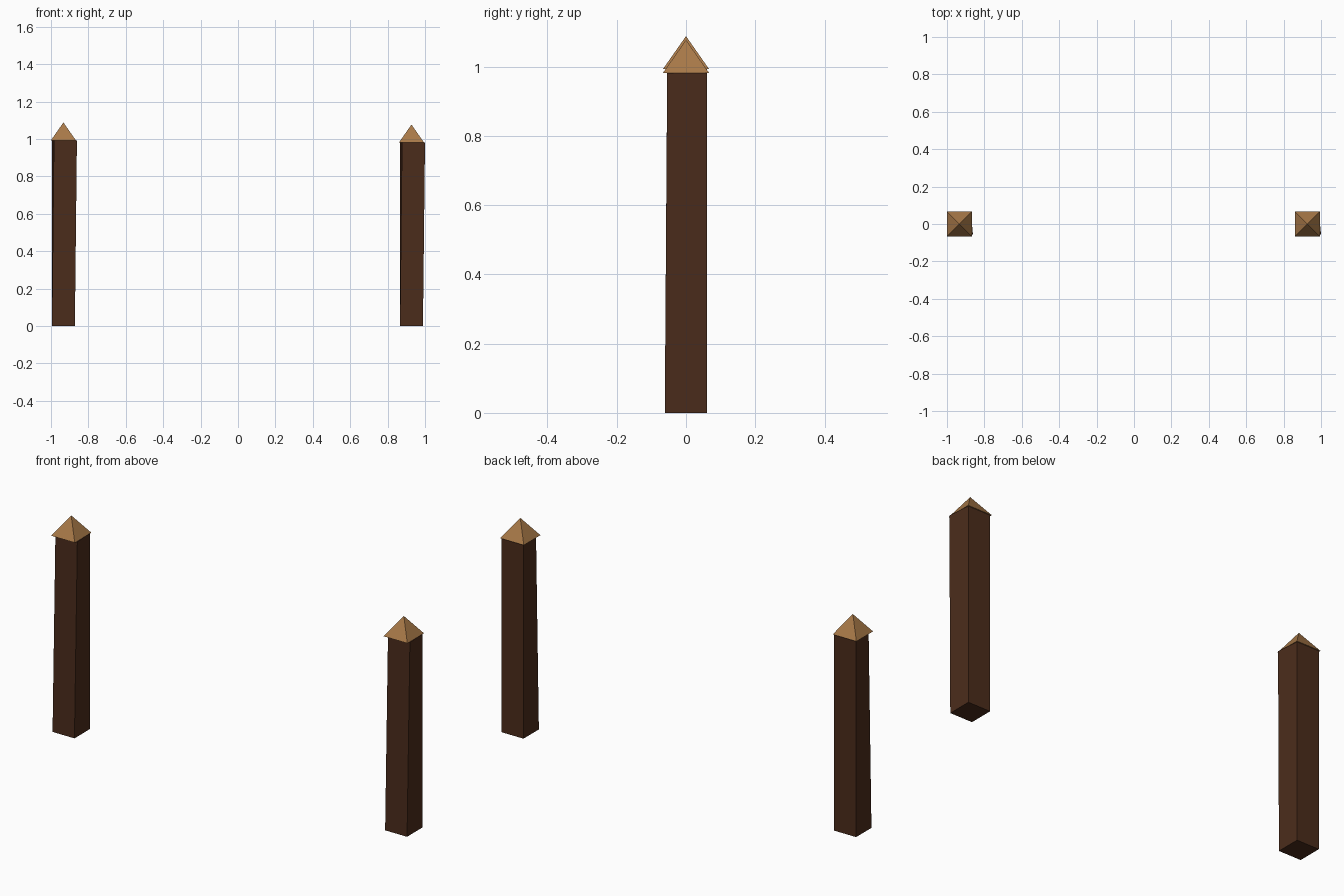
import bpy
import bmesh

if "Cube" in bpy.data.objects:
    bpy.data.objects.remove(bpy.data.objects["Cube"])


def material(name, color):
    m = bpy.data.materials.new(name)
    m.diffuse_color = color
    m.use_nodes = True
    m.node_tree.nodes["Principled BSDF"].inputs["Base Color"].default_value = m.diffuse_color
    return m


dark_wood = material("dark_wood", (0.07, 0.025, 0.011, 1))
light_wood = material("light_wood", (0.39, 0.19, 0.065, 1))


def make_object(name, bm, mat):
    bmesh.ops.recalc_face_normals(bm, faces=bm.faces)
    mesh = bpy.data.meshes.new(name)
    bm.to_mesh(mesh)
    bm.free()
    mesh.materials.append(mat)
    obj = bpy.data.objects.new(name, mesh)
    bpy.context.collection.objects.link(obj)


def square(bm, cx, half, z):
    return [bm.verts.new((cx + sx * half, sy * half, z))
            for sx, sy in ((-1, -1), (1, -1), (1, 1), (-1, 1))]


def sides(bm, lower, upper):
    for i in range(4):
        j = (i + 1) % 4
        bm.faces.new((lower[i], lower[j], upper[j], upper[i]))


# each post: hewn square shaft with its front top edge leaning, pyramid cap
for side, cx, height in (("left", -0.9335, 0.993), ("right", 0.9275, 0.982)):
    # shaft
    bm = bmesh.new()
    bottom = square(bm, cx, 0.0613, 0)
    top = square(bm, cx, 0.0613, height)
    for v in top[:2]:
        v.co.x += 0.011
        v.co.y += 0.007
    bm.faces.new(bottom[::-1])
    bm.faces.new(top)
    sides(bm, bottom, top)
    make_object(side + "_post", bm, dark_wood)

    # cap
    bm = bmesh.new()
    base = square(bm, cx, 0.0665, height)
    apex = bm.verts.new((cx, 0, height + 0.095))
    bm.faces.new(base[::-1])
    for i in range(4):
        bm.faces.new((base[i], base[(i + 1) % 4], apex))
    make_object(side + "_post_cap", bm, light_wood)
